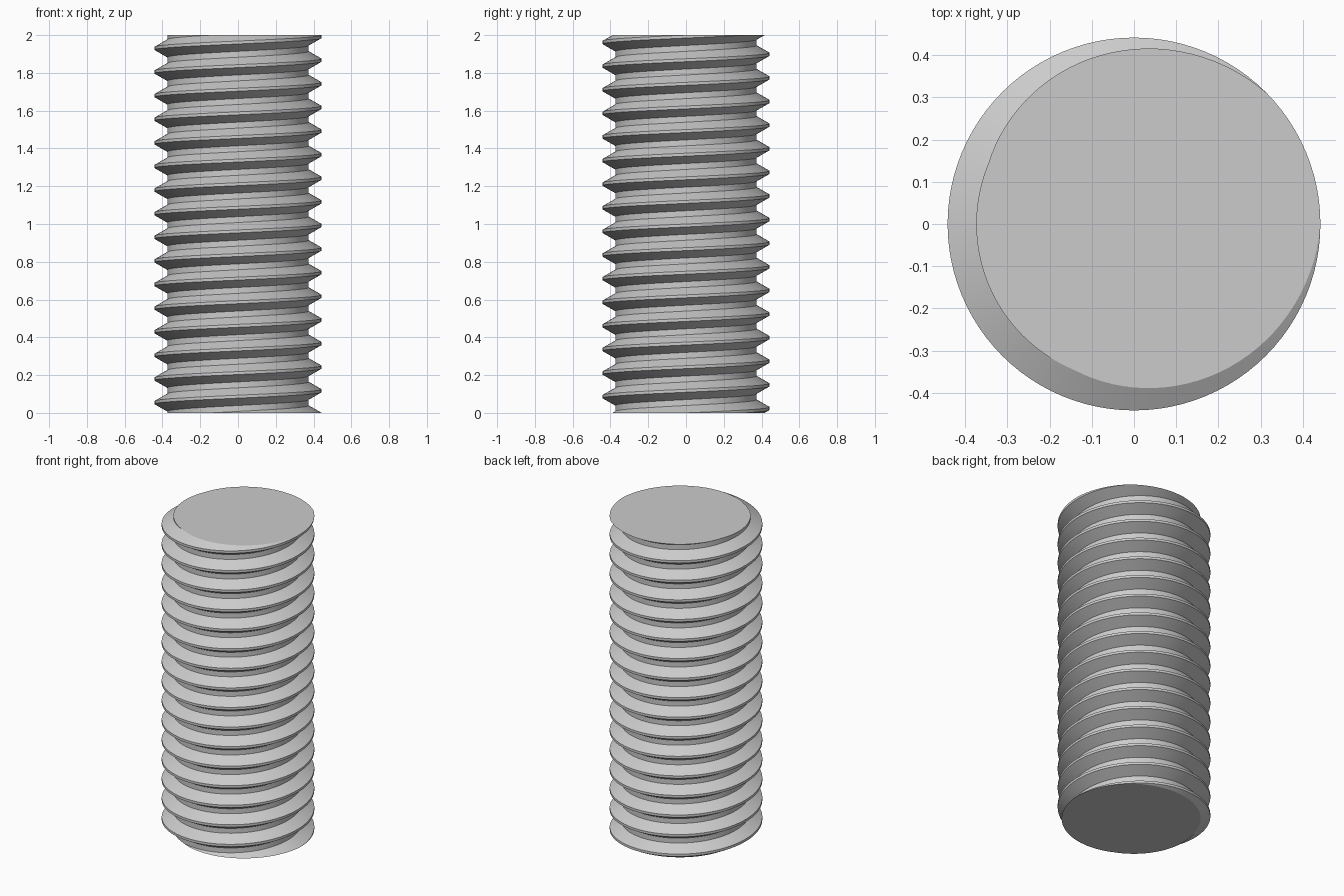
import bpy, bmesh, math
from mathutils import Vector

if "Cube" in bpy.data.objects:
    bpy.data.objects.remove(bpy.data.objects["Cube"])

PITCH, R_CREST, R_ROOT, LENGTH, SEGS = 0.125, 0.442, 0.374, 2.0, 96
TURNS = 19

steel = bpy.data.materials.new("steel grey")
steel.diffuse_color = (0.6, 0.6, 0.6, 1.0)
steel.use_nodes = True
steel.node_tree.nodes["Principled BSDF"].inputs["Base Color"].default_value = steel.diffuse_color

# One pitch of thread profile: crest flat, flank, root flat, flank
profile = [(R_CREST, -1 / 8), (R_CREST, 0), (R_ROOT, 5 / 16), (R_ROOT, 9 / 16), (R_CREST, 7 / 8)]

bm = bmesh.new()
start = -1.5 * PITCH
verts = [bm.verts.new((-r, 0, start + u * PITCH)) for r, u in profile]
edges = [bm.edges.new(pair) for pair in zip(verts, verts[1:])]

# Sweep the profile along a right-handed helix, past both ends
bmesh.ops.spin(bm, geom=verts + edges, cent=(0, 0, 0), axis=(0, 0, 1),
               dvec=(0, 0, PITCH / SEGS), angle=TURNS * 2 * math.pi,
               steps=TURNS * SEGS, use_duplicate=False)
bmesh.ops.remove_doubles(bm, verts=bm.verts, dist=1e-4)

# Cut the rod flat at both ends and cap it
for z, normal in ((0, (0, 0, -1)), (LENGTH, (0, 0, 1))):
    bmesh.ops.bisect_plane(bm, geom=bm.verts[:] + bm.edges[:] + bm.faces[:], dist=1e-5,
                           plane_co=(0, 0, z), plane_no=normal, clear_outer=True)
    rim = [e for e in bm.edges if e.is_boundary and all(abs(v.co.z - z) < 1e-4 for v in e.verts)]
    bmesh.ops.contextual_create(bm, geom=rim)
bmesh.ops.recalc_face_normals(bm, faces=bm.faces)

mesh = bpy.data.meshes.new("threaded_rod")
bm.to_mesh(mesh)
bm.free()
mesh.materials.append(steel)
rod = bpy.data.objects.new("threaded_rod", mesh)
bpy.context.collection.objects.link(rod)

# Smooth around the helix, sharp along the thread edges
bpy.context.view_layer.objects.active = rod
rod.select_set(True)
bpy.ops.object.shade_smooth_by_angle(angle=math.radians(25))
